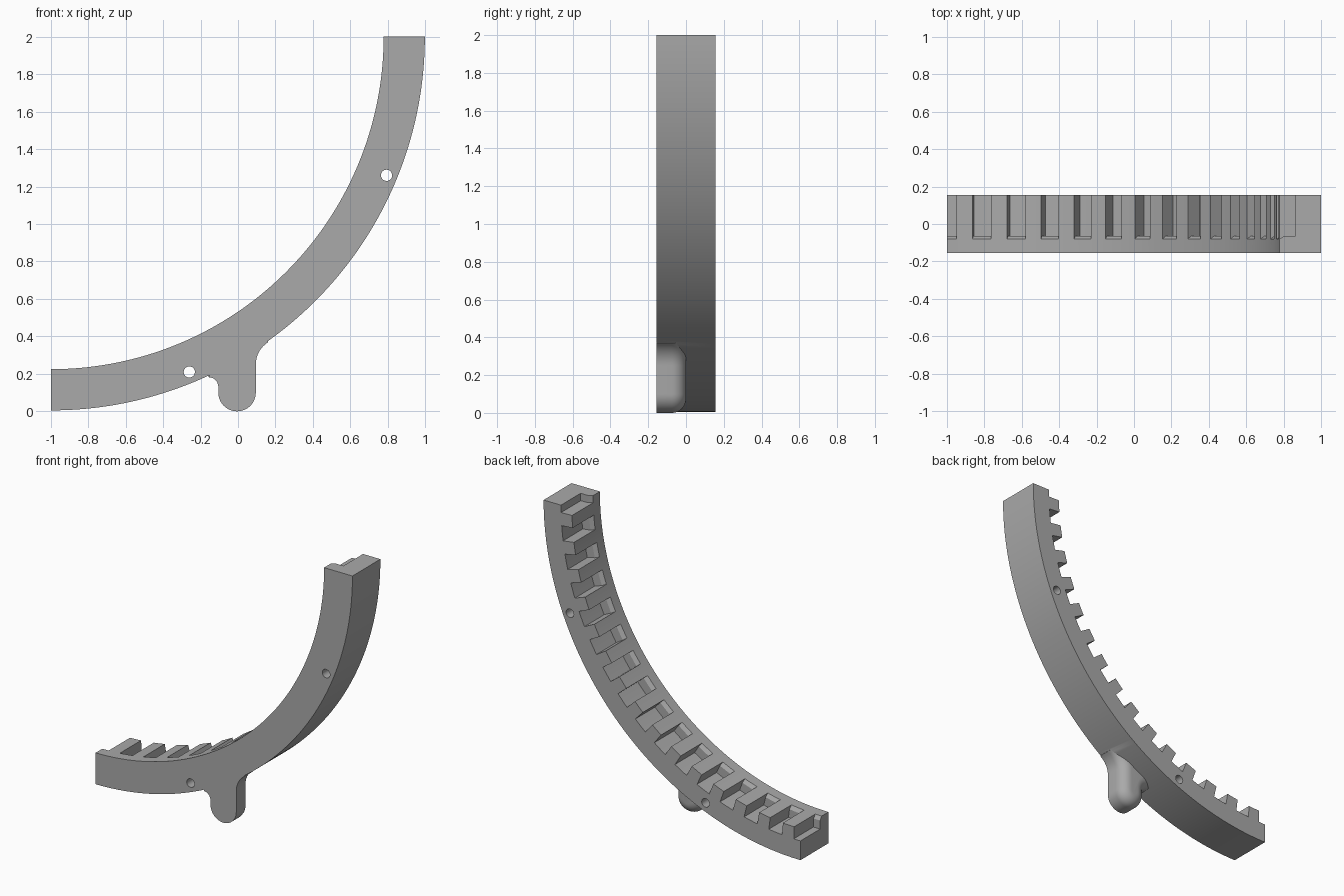
import bpy, bmesh, math
from math import sin, cos, radians

if "Cube" in bpy.data.objects:
    bpy.data.objects.remove(bpy.data.objects["Cube"])

CX, CZ = -0.9975, 2.0           # centre of the quarter ring
R_OUT, R_IN, R_FLOOR = 1.995, 1.775, 1.86
HALF = 0.155                    # half thickness in y

grey = bpy.data.materials.new("mid grey")
grey.diffuse_color = (0.4, 0.4, 0.4, 1)
grey.use_nodes = True
grey.node_tree.nodes["Principled BSDF"].inputs["Base Color"].default_value = grey.diffuse_color


def loft(bm, rings):
    """Skin a list of equal-length closed rings and cap both ends."""
    vs = [[bm.verts.new(p) for p in ring] for ring in rings]
    n = len(vs[0])
    for a, b in zip(vs, vs[1:]):
        for i in range(n):
            bm.faces.new((a[i], a[(i + 1) % n], b[(i + 1) % n], b[i]))
    bm.faces.new(vs[0][::-1])
    bm.faces.new(vs[-1])


def sweep(bm, profile, a0, a1, steps):
    """Sweep an (r, y) profile around the ring centre; 0 degrees is straight down."""
    rings = []
    for k in range(steps + 1):
        a = radians(a0 + (a1 - a0) * k / steps)
        rings.append([(CX + r * sin(a), y, CZ - r * cos(a)) for r, y in profile])
    loft(bm, rings)


def finish(bm, name):
    bmesh.ops.recalc_face_normals(bm, faces=bm.faces)
    me = bpy.data.meshes.new(name)
    bm.to_mesh(me)
    bm.free()
    me.materials.append(grey)
    ob = bpy.data.objects.new(name, me)
    bpy.context.collection.objects.link(ob)
    return ob


def combine(target, tool, operation):
    bpy.context.view_layer.objects.active = target
    m = target.modifiers.new(operation, 'BOOLEAN')
    m.operation, m.object, m.solver = operation, tool, 'EXACT'
    bpy.ops.object.modifier_apply(modifier=m.name)
    bpy.data.objects.remove(tool)


# curved rack body
bm = bmesh.new()
sweep(bm, [(R_IN, -HALF), (R_OUT, -HALF), (R_OUT, HALF), (R_IN, HALF)], 0, 90, 90)
rack = finish(bm, "curved_rack")

# gaps between the teeth, with a small chamfer along the front lip
bm = bmesh.new()
gap = [(1.70, -0.08), (R_IN, -0.08), (1.80, -0.063), (R_FLOOR, -0.063), (R_FLOOR, 0.3), (1.70, 0.3)]
for k in range(16):
    sweep(bm, gap, 6 * k - 1.6, 6 * k + 1.6, 4)
combine(rack, finish(bm, "tooth_gap_cutter"), 'DIFFERENCE')


def arc(cx, cz, r, a0, a1, n):
    return [(cx + r * cos(radians(a0 + (a1 - a0) * k / n)),
             cz + r * sin(radians(a0 + (a1 - a0) * k / n))) for k in range(n + 1)]


def tab_outline(i):
    """Handle outline shrunk by i: left fillet, round tip, right fillet, root."""
    return (arc(-0.157, 0.13, 0.052 + i, 90, 0, 8)
            + arc(-0.005, 0.1, 0.1 - i, 180, 360, 24)
            + arc(0.235, 0.25, 0.14 + i, 180, 122, 8)
            + [(0.10, 0.45), (-0.10, 0.30)])


# handle tab with a rounded back edge
bm = bmesh.new()
layers = [(-HALF, 0)] + [(-0.075 + 0.075 * sin(radians(a)), 0.075 * (1 - cos(radians(a))))
                         for a in range(0, 91, 10)]
loft(bm, [[(x, y, z) for x, z in tab_outline(i)] for y, i in layers])
combine(rack, finish(bm, "handle_tab"), 'UNION')

# two through holes
bm = bmesh.new()
for x, z in ((0.793, 1.26), (-0.26, 0.21)):
    loft(bm, [[(px, y, pz) for px, pz in arc(x, z, 0.03, 0, 345, 23)] for y in (-0.4, 0.4)])
combine(rack, finish(bm, "hole_cutter"), 'DIFFERENCE')

# smooth curves, sharp edges
bpy.ops.object.select_all(action='DESELECT')
rack.select_set(True)
bpy.context.view_layer.objects.active = rack
bpy.ops.object.shade_smooth_by_angle(angle=radians(25))
